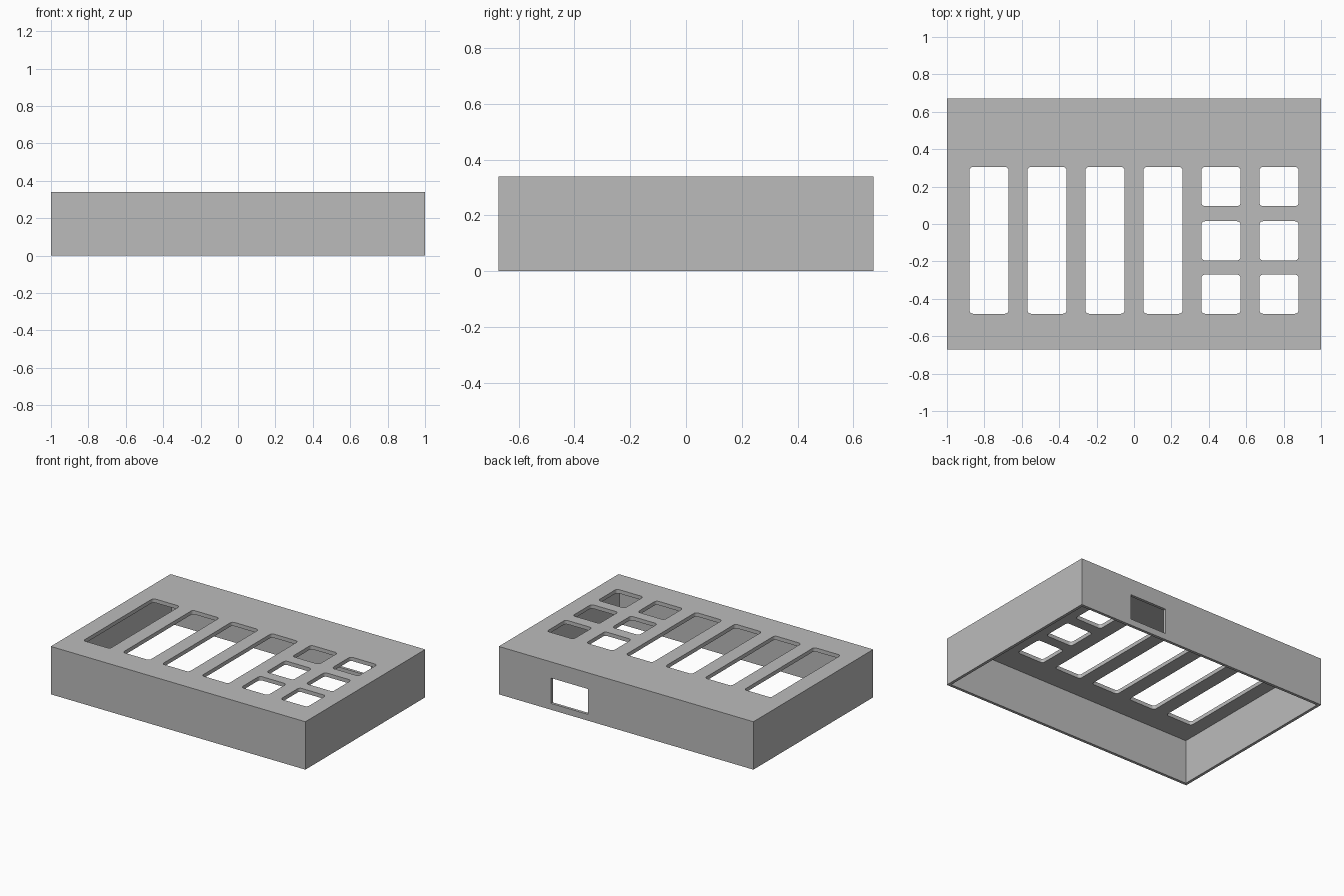
import bpy
import bmesh
from mathutils import Matrix, Vector

if "Cube" in bpy.data.objects:
    bpy.data.objects.remove(bpy.data.objects["Cube"], do_unlink=True)

HALF_X, HALF_Y, HEIGHT = 1.0, 0.672, 0.34
WALL, ROOF = 0.02, 0.027
SLOT_W, PITCH = 0.21, 0.31

grey = bpy.data.materials.new("plain grey")
grey.use_nodes = True
colour = (0.5, 0.5, 0.5, 1)
grey.diffuse_color = colour
grey.node_tree.nodes["Principled BSDF"].inputs["Base Color"].default_value = colour


def add_box(bm, low, high, radius=0):
    """Box between two corners, optionally with rounded upright edges."""
    low, high = Vector(low), Vector(high)
    place = Matrix.Translation((low + high) / 2) @ Matrix.Diagonal((high - low).to_4d())
    verts = bmesh.ops.create_cube(bm, size=1, matrix=place)["verts"]
    if radius:
        edges = {e for v in verts for e in v.link_edges}
        upright = [e for e in edges if abs(e.verts[0].co.z - e.verts[1].co.z) > 0.01]
        bmesh.ops.bevel(bm, geom=upright, offset=radius, segments=4, profile=0.5, affect='EDGES')


def make_object(name, bm):
    mesh = bpy.data.meshes.new(name)
    bm.to_mesh(mesh)
    bm.free()
    mesh.materials.append(grey)
    obj = bpy.data.objects.new(name, mesh)
    bpy.context.collection.objects.link(obj)
    return obj


def cut(target, cutter):
    """Subtract the cutter and discard it."""
    mod = target.modifiers.new("cut", 'BOOLEAN')
    mod.operation, mod.solver, mod.object = 'DIFFERENCE', 'EXACT', cutter
    bpy.context.view_layer.objects.active = target
    bpy.ops.object.modifier_apply(modifier=mod.name)
    bpy.data.objects.remove(cutter, do_unlink=True)


# Solid body of the enclosure
bm = bmesh.new()
add_box(bm, (-HALF_X, -HALF_Y, 0), (HALF_X, HALF_Y, HEIGHT))
case = make_object("enclosure_shell", bm)

# Cavity open at the bottom
bm = bmesh.new()
add_box(bm, (WALL - HALF_X, WALL - HALF_Y, -0.1), (HALF_X - WALL, HALF_Y - WALL, HEIGHT - ROOF))
cut(case, make_object("cavity_cutter", bm))

# Four long slots and two columns of three square windows in the roof
bm = bmesh.new()
long_span = [(-0.48, 0.305)]
square_spans = [(-0.48, -0.27), (-0.195, 0.015), (0.095, 0.305)]
for i in range(6):
    x = (i - 2.5) * PITCH
    for y0, y1 in (long_span if i < 4 else square_spans):
        add_box(bm, (x - SLOT_W / 2, y0, HEIGHT - 0.1), (x + SLOT_W / 2, y1, HEIGHT + 0.1), 0.02)
cut(case, make_object("slot_cutter", bm))

# Connector opening in the back wall
bm = bmesh.new()
add_box(bm, (0.3, HALF_Y - 0.1, 0.045), (0.59, HALF_Y + 0.1, 0.225))
cut(case, make_object("port_cutter", bm))

# Smooth the rounded slot corners and keep the rest crisp
bpy.ops.object.select_all(action='DESELECT')
case.select_set(True)
bpy.context.view_layer.objects.active = case
bpy.ops.object.shade_smooth_by_angle(angle=0.6)
